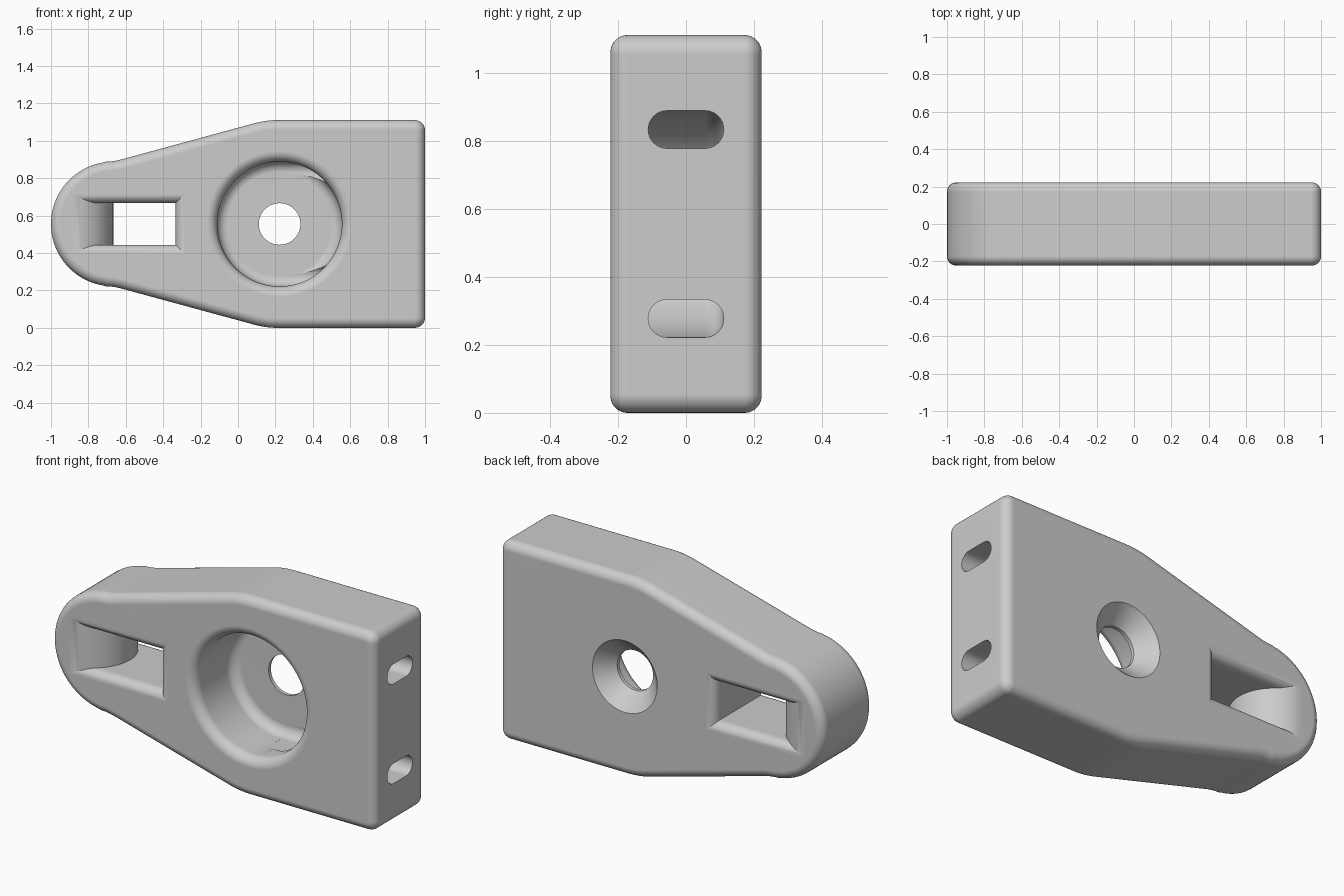
import bpy, bmesh
from math import sin, cos, pi, sqrt, radians
from mathutils import Vector

if "Cube" in bpy.data.objects:
    bpy.data.objects.remove(bpy.data.objects["Cube"])

U = 1 / 9             # design module
MID = 5 * U           # height of the centre line, and half the full height
HALF = 2 * U          # half thickness
ROUND = U / 2         # edge rounding

grey = bpy.data.materials.new("light grey")
grey.use_nodes = True
grey.diffuse_color = (0.604, 0.604, 0.604, 1)
grey.node_tree.nodes["Principled BSDF"].inputs["Base Color"].default_value = (0.604, 0.604, 0.604, 1)


def loft(name, rings, bevel=0):
    """Skin a closed solid through rings of equal length, optionally rounding its end rims."""
    bm = bmesh.new()
    loops = [[bm.verts.new(p) for p in ring] for ring in rings]
    n = len(loops[0])
    for a, b in zip(loops, loops[1:]):
        for i in range(n):
            j = (i + 1) % n
            bm.faces.new((a[i], a[j], b[j], b[i]))
    caps = [bm.faces.new(loops[0]), bm.faces.new(loops[-1])]
    bmesh.ops.recalc_face_normals(bm, faces=bm.faces)
    if bevel:
        rims = [e for f in caps for e in f.edges]
        bmesh.ops.bevel(bm, geom=rims, offset=bevel, segments=8, profile=0.5,
                        affect='EDGES', clamp_overlap=False)
    mesh = bpy.data.meshes.new(name)
    bm.to_mesh(mesh)
    bm.free()
    mesh.materials.append(grey)
    obj = bpy.data.objects.new(name, mesh)
    bpy.context.collection.objects.link(obj)
    return obj


def rounded(prev, corner, nxt, radius, steps=8):
    """Points of an arc that rounds a corner."""
    p, c, q = Vector(prev), Vector(corner), Vector(nxt)
    u, v = (p - c).normalized(), (q - c).normalized()
    half = u.angle(v) / 2
    centre = c + (u + v).normalized() * radius / sin(half)
    reach = radius * cos(half) / sin(half)
    start, end = c + u * reach - centre, c + v * reach - centre
    points = []
    for i in range(steps + 1):
        t = i / steps * (pi - 2 * half)
        sweep = sin(pi - 2 * half)
        points.append(tuple(centre + start * (sin(pi - 2 * half - t) / sweep)
                            + end * (sin(t) / sweep)))
    return points


def curve_steps(n):
    return [i / n * pi / 2 for i in range(n + 1)]


# Body: round nose, tapered neck and square block, mirrored about the centre line
corner, shoulder, neck = (1, MID), (0.15, MID), (-6 * U, 3 * U)
upper = rounded((1, 0), corner, shoulder, ROUND)
upper += rounded(corner, shoulder, neck, 0.5)
upper += rounded(shoulder, neck, (-1, 3 * U), 0.3, 4)
upper += [(-6 * U - 3 * U * sin(a), 3 * U * cos(a)) for a in curve_steps(20)[2:]]
outline = upper + [(x, -z) for x, z in reversed(upper[:-1])]
body = loft("bracket_body",
            [[(x, y, MID + z) for x, z in outline] for y in (-HALF, HALF)], 0.05)

# Round pocket with rounded rim and floor, through hole and countersink
R, F = 3 * U, ROUND
steps = curve_steps(8)
section = [(R + F, -HALF - 0.03)]
section += [(R + F - F * sin(a), -HALF + F - F * cos(a)) for a in steps]
section += [(R - F + F * cos(a), U - F + F * sin(a)) for a in steps]
section += [(U, U), (U, U + 0.02), (0.2, HALF), (0.23, HALF + 0.03)]
turn = [2 * pi * i / 96 for i in range(96)]
pocket = loft("pocket_cutter",
              [[(2 * U + r * cos(a), y, MID + r * sin(a)) for a in turn] for r, y in section])

# Rectangular window with a bulging inner wall and flared rims
levels = [-HALF - 0.02] + [-HALF * cos(pi * i / 40) for i in range(41)] + [HALF + 0.02]
window_rings = []
for y in levels:
    depth = min(abs(y), HALF)
    over = max(0, depth - (HALF - 0.05))
    flare = 0.05 - sqrt(max(0, 0.05 ** 2 - over ** 2))
    left = -8 * U + sqrt(max(0, HALF ** 2 - depth ** 2))
    right = -3 * U + flare
    tall = U + flare
    window_rings.append([(left, y, MID - tall), (right, y, MID - tall),
                         (right, y, MID + tall), (left, y, MID + tall)])
window = loft("window_cutter", window_rings)

# Two rounded strap slots running from the end face into the pocket
cutters = [pocket, window]
for side, label in ((1, "upper"), (-1, "lower")):
    oval = []
    for end in (1, -1):
        for i in range(17):
            a = -pi / 2 + pi * i / 16
            oval.append((end * (F + F * cos(a)), MID + side * 2.5 * U + end * F * sin(a)))
    cutters.append(loft(label + "_slot_cutter",
                        [[(x, y, z) for y, z in oval] for x in (0.23, 1.1)]))

# Cut the openings, then discard the cutters
bpy.ops.object.select_all(action='DESELECT')
bpy.context.view_layer.objects.active = body
body.select_set(True)
for cutter in cutters:
    cut = body.modifiers.new(cutter.name, 'BOOLEAN')
    cut.operation = 'DIFFERENCE'
    cut.solver = 'EXACT'
    cut.object = cutter
    cutter.hide_render = True
    bpy.ops.object.modifier_apply(modifier=cut.name)
    bpy.data.objects.remove(cutter)

# Smooth roundings with clean flat faces
bpy.ops.object.shade_smooth_by_angle(angle=radians(20))
clean = body.modifiers.new("flat_faces", 'WEIGHTED_NORMAL')
clean.keep_sharp = True
